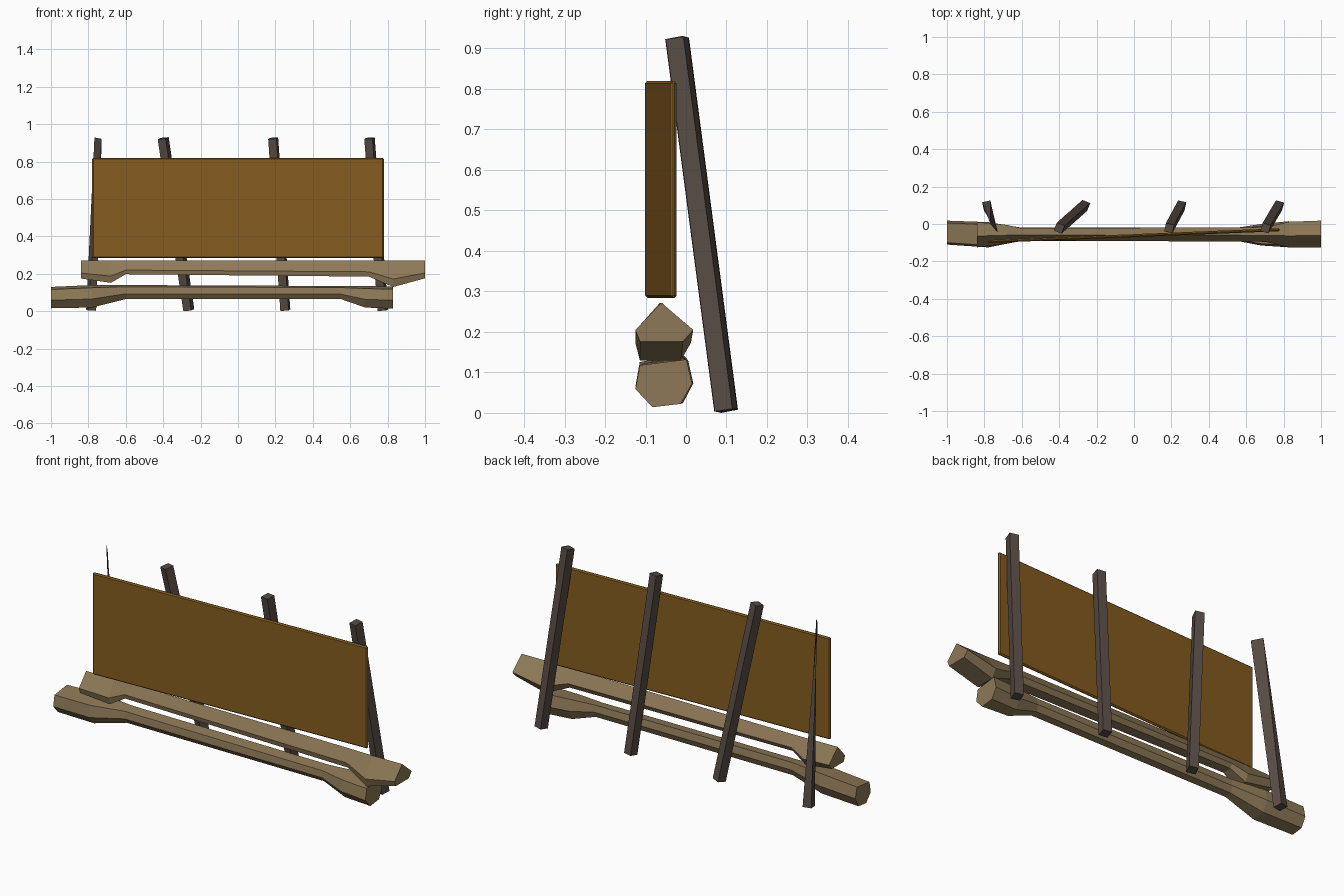
import bpy, bmesh
from math import radians, cos, sin
from mathutils import Vector, Matrix

if "Cube" in bpy.data.objects:
    bpy.data.objects.remove(bpy.data.objects["Cube"])


def material(name, color):
    m = bpy.data.materials.new(name)
    m.diffuse_color = (*color, 1)
    m.use_nodes = True
    m.node_tree.nodes["Principled BSDF"].inputs["Base Color"].default_value = m.diffuse_color
    return m


panel_mat = material("panel_wood", (0.24, 0.11, 0.015))
log_mat = material("log_wood", (0.27, 0.19, 0.095))
post_mat = material("dark_wood", (0.095, 0.07, 0.058))


def finish(name, bm, mat):
    bmesh.ops.recalc_face_normals(bm, faces=bm.faces)
    me = bpy.data.meshes.new(name)
    bm.to_mesh(me)
    bm.free()
    me.materials.append(mat)
    ob = bpy.data.objects.new(name, me)
    bpy.context.collection.objects.link(ob)
    return ob


def loft(name, rings, mat):
    bm = bmesh.new()
    vs = [[bm.verts.new(p) for p in ring] for ring in rings]
    n = len(vs[0])
    for a, b in zip(vs, vs[1:]):
        for i in range(n):
            j = (i + 1) % n
            bm.faces.new((a[i], a[j], b[j], b[i]))
    bm.faces.new(vs[0])
    bm.faces.new(vs[-1])
    return finish(name, bm, mat)


def log(name, section, stations):
    # each station: x, y range, z range that the unit section is fitted to
    loft(name, [[(x, y0 + u * (y1 - y0), z0 + v * (z1 - z0)) for u, v in section]
                for x, y0, y1, z0, z1 in stations], log_mat)


# Backboard: thin bevelled board, slightly turned in plan
bm = bmesh.new()
bmesh.ops.create_cube(bm, size=1)
bmesh.ops.scale(bm, vec=(1.56, 0.016, 0.536), verts=bm.verts)
bmesh.ops.rotate(bm, cent=(0, 0, 0), matrix=Matrix.Rotation(radians(2.3), 3, 'Z'), verts=bm.verts)
bmesh.ops.translate(bm, vec=(0, -0.062, 0.552), verts=bm.verts)
board = finish("backboard", bm, panel_mat)
bev = board.modifiers.new("bevel", 'BEVEL')
bev.width = 0.006
bev.segments = 1

# Lower log: hexagonal, pinched in the middle with knobbly ends
log("lower_log",
    [(.9, 1), (1, .5), (.8, .07), (.3, 0), (0, .38), (.08, .88)],
    [(-1.0, -.11, .018, .016, .13), (-.78, -.125, .01, .02, .14),
     (-.60, -.09, -.02, .065, .14), (.55, -.09, -.02, .065, .135),
     (.68, -.115, 0, .02, .135), (.83, -.125, .015, .014, .132)])

# Upper log: ridged five-sided section
log("upper_log",
    [(.45, 1), (1, .3), (.82, 0), (.08, 0), (0, .3)],
    [(-.84, -.125, .01, .175, .272), (-.68, -.105, -.005, .152, .272),
     (-.60, -.088, -.022, .198, .272), (.70, -.095, -.018, .185, .272),
     (.83, -.125, .012, .13, .272), (1.0, -.125, .018, .176, .272)])

# Leaning posts behind the board: bottom x, top x, turn, flattened top
for i, (xb, xt, turn, flat) in enumerate([(-.785, -.748, 40, True), (-.263, -.40, -22, False),
                                          (.253, .188, -12, False), (.775, .703, -16, False)]):
    base, top = Vector((xb, .099, .006)), Vector((xt, -.022, .925))
    axis = (top - base).normalized()
    h = .0225
    rings = []
    for c, is_top in ((base, False), (top, True)):
        ring = []
        for sx, sy in ((-1, -1), (1, -1), (1, 1), (-1, 1)):
            a = radians(turn)
            if flat and not is_top:
                a = radians(12)
            x = sx * h * (.04 if flat and is_top else 1)
            y = sy * h * (1.3 if flat and is_top else 1)
            p = Vector((x * cos(a) - y * sin(a), x * sin(a) + y * cos(a), 0))
            p.z = -(p.x * axis.x + p.y * axis.y) / axis.z  # square-cut ends
            ring.append(c + p)
        rings.append(ring)
    loft(f"post_{i + 1}", rings, post_mat)
